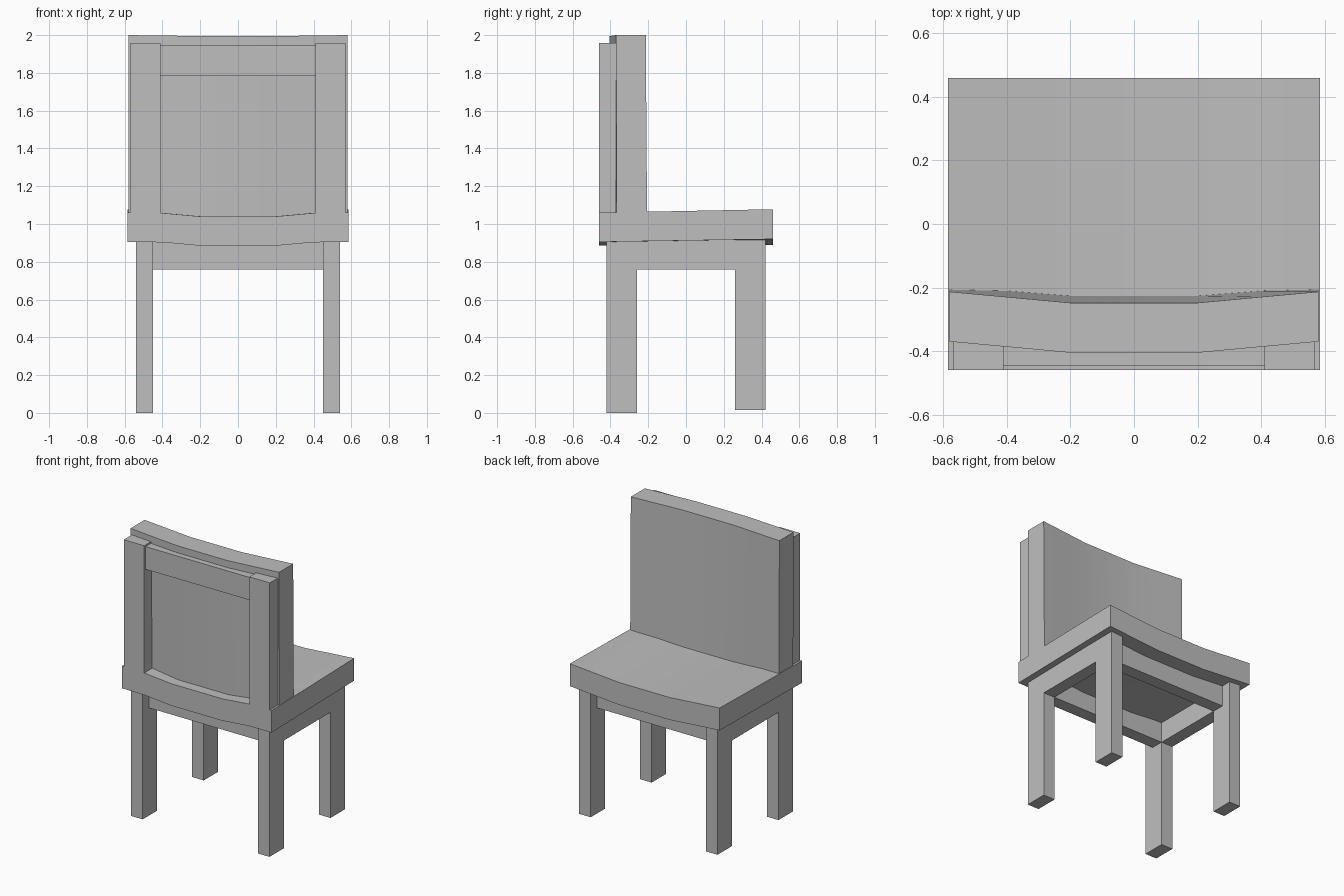
import bpy, bmesh
from mathutils import Vector

cube = bpy.data.objects.get("Cube")
if cube:
    bpy.data.objects.remove(cube, do_unlink=True)

GREY = bpy.data.materials.new("plain_grey")
GREY.use_nodes = True
colour = (0.52, 0.52, 0.52, 1)
GREY.diffuse_color = colour
GREY.node_tree.nodes["Principled BSDF"].inputs["Base Color"].default_value = colour


def finish(name, bm):
    bmesh.ops.recalc_face_normals(bm, faces=bm.faces)
    mesh = bpy.data.meshes.new(name)
    bm.to_mesh(mesh)
    bm.free()
    mesh.materials.append(GREY)
    obj = bpy.data.objects.new(name, mesh)
    bpy.context.collection.objects.link(obj)
    return obj


def box(name, x, y, z):
    """Axis-aligned block from (low, high) ranges."""
    bm = bmesh.new()
    bmesh.ops.create_cube(bm, size=1)
    for v in bm.verts:
        v.co = Vector([r[0] if c < 0 else r[1] for c, r in zip(v.co, (x, y, z))])
    return finish(name, bm)


def pair(name, x, y, z):
    """The same block on both sides of the chair."""
    box("left_" + name, x, y, z)
    box("right_" + name, (-x[1], -x[0]), y, z)


def dished_slab(name, half_width, corners):
    """Loft a four-sided section across x; each corner is
    (y, z, y sag, z sag, share of the sag reached at the shoulder)."""
    bm = bmesh.new()
    rings = []
    for x in (-half_width, -0.4, -0.2, 0.2, 0.4, half_width):
        ring = []
        for y, z, dy, dz, shoulder in corners:
            sag = 1 if abs(x) < 0.3 else shoulder if abs(x) < 0.5 else 0
            ring.append(bm.verts.new((x, y + dy * sag, z + dz * sag)))
        rings.append(ring)
    for a, b in zip(rings, rings[1:]):
        for i in range(4):
            j = (i + 1) % 4
            bm.faces.new((a[i], a[j], b[j], b[i]))
    bm.faces.new(rings[0])
    bm.faces.new(rings[-1])
    obj = finish(name, bm)
    bpy.ops.object.select_all(action="DESELECT")
    obj.select_set(True)
    bpy.context.view_layer.objects.active = obj
    bpy.ops.object.shade_smooth_by_angle(angle=0.6)


# Seat, dished in the middle and rising slightly to the open edge
dished_slab("seat", 0.585, [
    (-0.46, 0.905, 0, -0.02, 0.1), (0.46, 0.92, 0, -0.03, 0.47),
    (0.46, 1.078, 0, -0.03, 0.47), (-0.46, 1.06, 0, -0.02, 0.1)])

# Curved back panel
dished_slab("back_panel", 0.58, [
    (-0.367, 1.03, -0.02, 0, 0.2), (-0.206, 1.03, -0.02, 0, 0.2),
    (-0.213, 2.0, -0.035, -0.005, 0.47), (-0.37, 2.0, -0.035, -0.005, 0.47)])

# Frame behind the back panel
pair("back_stile", (0.41, 0.57), (-0.46, -0.37), (1.05, 1.957))
box("back_top_rail", (-0.41, 0.41), (-0.445, -0.375), (1.785, 1.945))

# Legs and aprons
pair("rear_leg", (0.45, 0.54), (-0.42, -0.26), (0, 0.91))
pair("front_leg", (0.45, 0.54), (0.26, 0.42), (0.015, 0.92))
pair("side_apron", (0.45, 0.54), (-0.26, 0.26), (0.76, 0.915))
box("rear_apron", (-0.45, 0.45), (-0.35, -0.26), (0.76, 0.91))
box("front_apron", (-0.45, 0.45), (0.26, 0.35), (0.76, 0.915))
